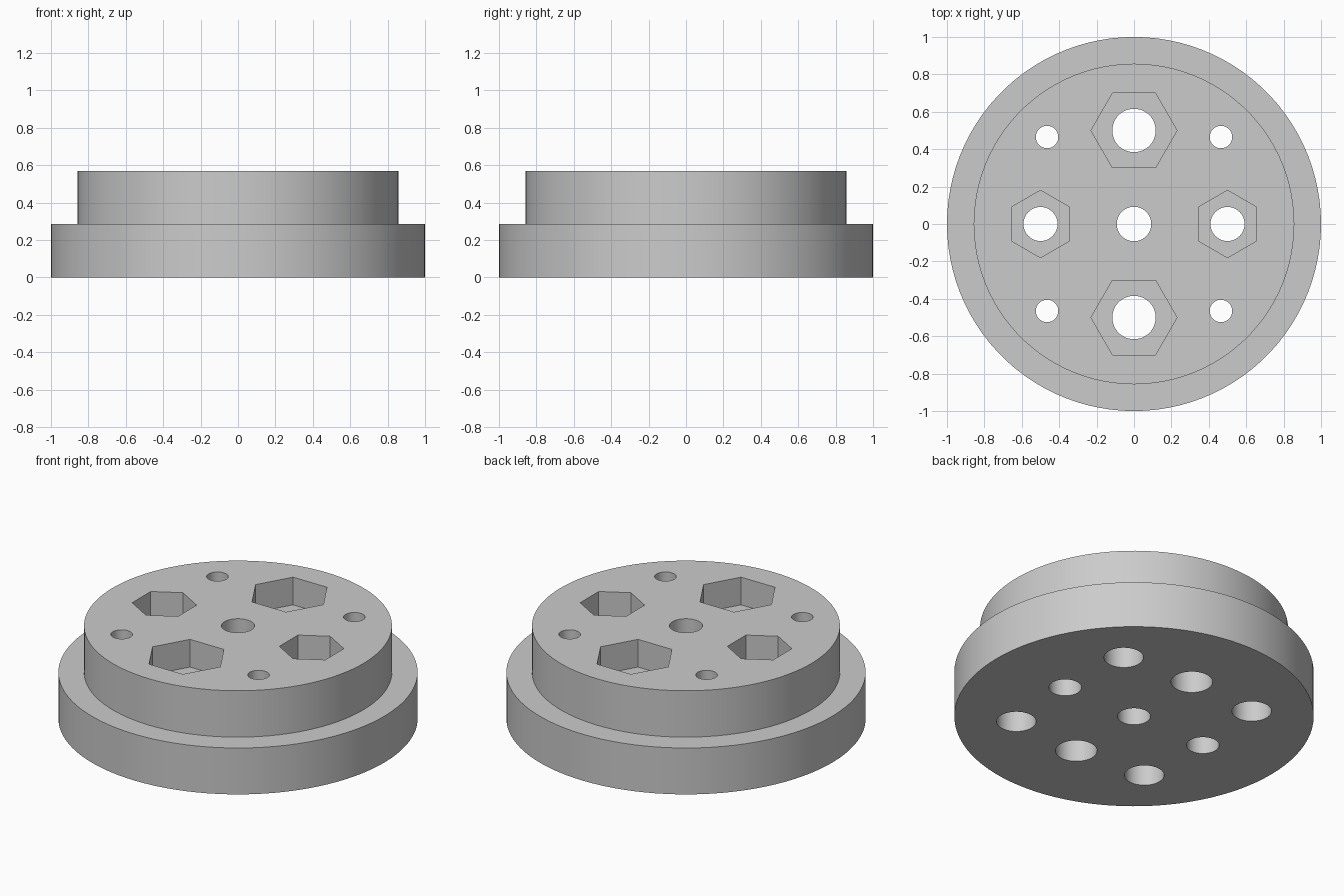
import bpy
import bmesh
import math
from mathutils import Matrix

cube = bpy.data.objects.get("Cube")
if cube:
    bpy.data.objects.remove(cube, do_unlink=True)

HEIGHT, FLANGE = 0.57, 0.285
POCKET = 0.17          # depth of nut pockets and screw head recesses
OVER = 0.05            # how far cutters stick out of the body

grey = bpy.data.materials.new("plain grey")
grey.use_nodes = True
colour = (0.6, 0.6, 0.6, 1)
grey.diffuse_color = colour
grey.node_tree.nodes["Principled BSDF"].inputs["Base Color"].default_value = colour


def new_object(name, bm):
    bmesh.ops.recalc_face_normals(bm, faces=bm.faces)
    mesh = bpy.data.meshes.new(name)
    bm.to_mesh(mesh)
    bm.free()
    mesh.materials.append(grey)
    obj = bpy.data.objects.new(name, mesh)
    bpy.context.collection.objects.link(obj)
    return obj


def stepped_disc(name, profile, sides):
    """Lathe a stepped profile of (radius, z) into a closed solid."""
    bm = bmesh.new()
    rings = [[bm.verts.new((r * math.cos(math.tau * i / sides),
                            r * math.sin(math.tau * i / sides), z))
              for i in range(sides)] for r, z in profile]
    for low, high in zip(rings, rings[1:]):
        for i in range(sides):
            j = (i + 1) % sides
            bm.faces.new((low[i], low[j], high[j], high[i]))
    bm.faces.new(rings[0])
    bm.faces.new(rings[-1])
    return new_object(name, bm)


def cut(body, x, y, radius, z0, z1, sides=48, turn=0.0):
    """Subtract an upright prism from the body."""
    bm = bmesh.new()
    place = (Matrix.Translation((x, y, (z0 + z1) / 2))
             @ Matrix.Rotation(turn, 4, 'Z'))
    bmesh.ops.create_cone(bm, cap_ends=True, segments=sides, radius1=radius,
                          radius2=radius, depth=z1 - z0, matrix=place)
    cutter = new_object("cutter", bm)
    cutter.hide_render = True
    mod = body.modifiers.new("cut", 'BOOLEAN')
    mod.operation = 'DIFFERENCE'
    mod.solver = 'EXACT'
    mod.object = cutter
    bpy.context.view_layer.objects.active = body
    bpy.ops.object.modifier_apply(modifier=mod.name)
    bpy.data.objects.remove(cutter, do_unlink=True)


# Flanged round body
body = stepped_disc("flanged_disc", [(1, 0), (1, FLANGE), (0.857, FLANGE),
                                     (0.857, HEIGHT)], 100)

# Centre bore
cut(body, 0, 0, 0.092, -OVER, HEIGHT + OVER)

for s in (-1, 1):
    # Large bolt holes, front and back, with hexagonal nut pockets on top
    cut(body, 0, 0.5 * s, 0.23, HEIGHT - POCKET, HEIGHT + OVER, 6, math.pi / 2)
    cut(body, 0, 0.5 * s, 0.116, -OVER, HEIGHT + OVER)
    # Medium bolt holes, left and right, with pockets turned a twelfth
    cut(body, 0.5 * s, 0, 0.18, HEIGHT - POCKET, HEIGHT + OVER, 6, 0)
    cut(body, 0.5 * s, 0, 0.091, -OVER, HEIGHT + OVER)
    # Small corner screw holes, widened underneath for the heads
    for t in (-1, 1):
        cut(body, 0.465 * s, 0.465 * t, 0.06, -OVER, HEIGHT + OVER)
        cut(body, 0.465 * s, 0.465 * t, 0.11, -OVER, POCKET)

# Crisp flat caps, smooth bores
bpy.context.view_layer.objects.active = body
body.select_set(True)
bpy.ops.object.shade_smooth_by_angle(angle=math.radians(30))
